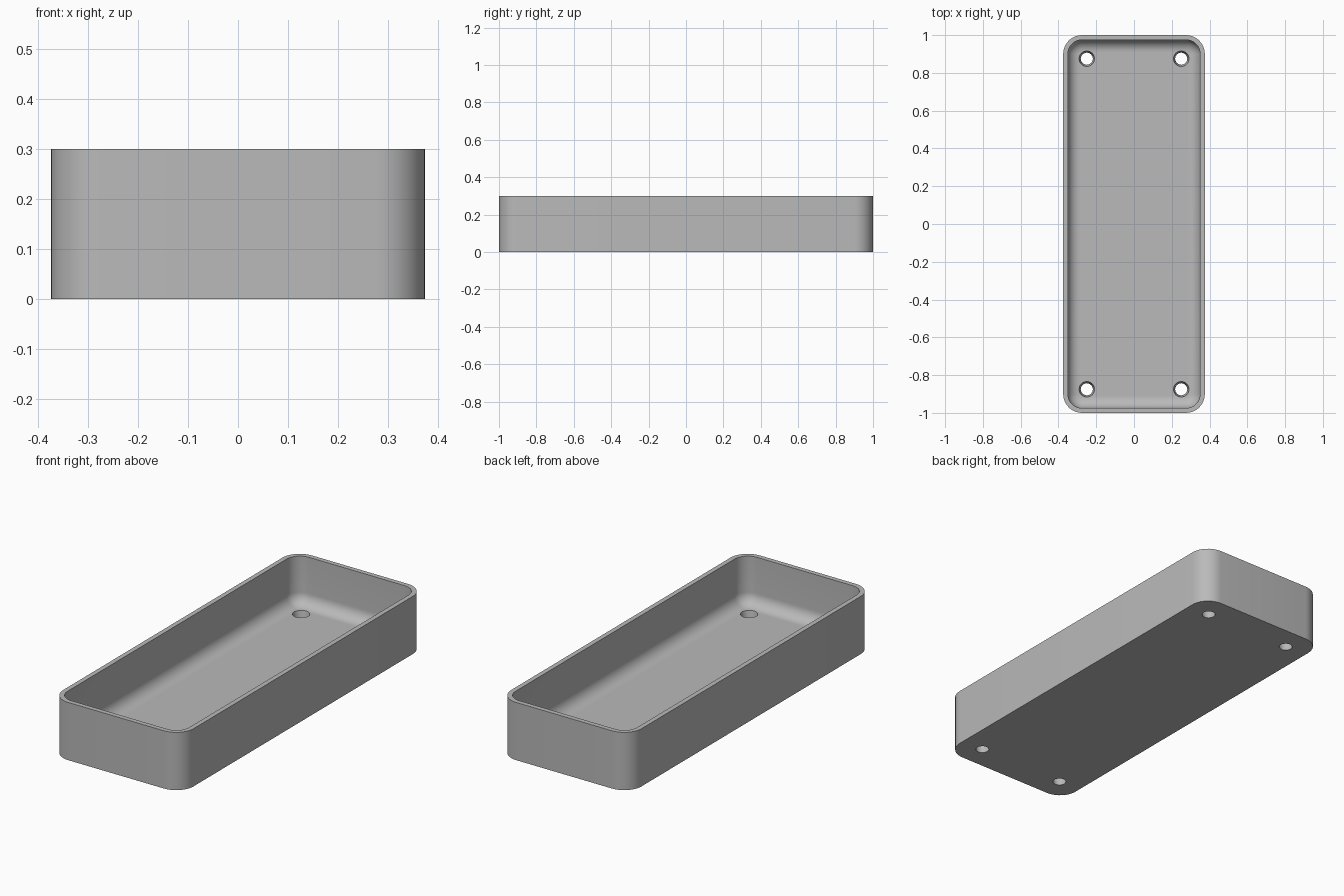
import bpy, bmesh, math

cube = bpy.data.objects.get("Cube")
if cube:
    bpy.data.objects.remove(cube, do_unlink=True)

HALF_X, HALF_Y, HEIGHT = 0.375, 1.0, 0.3
CORNER, WALL, FLOOR, FILLET = 0.1, 0.025, 0.05, 0.0625
STEPS = 10

grey = bpy.data.materials.new("plain grey")
grey.use_nodes = True
colour = (0.49, 0.49, 0.49, 1)
grey.diffuse_color = colour
grey.node_tree.nodes["Principled BSDF"].inputs["Base Color"].default_value = colour


def ring(bm, inset, z):
    """Rounded rectangle of vertices, inset from the outer outline."""
    radius = CORNER - inset
    verts = []
    for quarter, (sx, sy) in enumerate([(1, 1), (-1, 1), (-1, -1), (1, -1)]):
        for i in range(STEPS + 1):
            a = (quarter + i / STEPS) * math.pi / 2
            verts.append(bm.verts.new((sx * (HALF_X - CORNER) + radius * math.cos(a),
                                       sy * (HALF_Y - CORNER) + radius * math.sin(a), z)))
    return verts


# Tray shell: outer wall, rim, inner wall, rounded floor edge
profile = [(0, 0), (0, HEIGHT), (WALL, HEIGHT)]
for i in range(STEPS + 1):
    a = i / STEPS * math.pi / 2
    profile.append((WALL + FILLET * (1 - math.cos(a)), FLOOR + FILLET * (1 - math.sin(a))))

bm = bmesh.new()
rings = [ring(bm, inset, z) for inset, z in profile]
for low, high in zip(rings, rings[1:]):
    for i in range(len(low)):
        j = (i + 1) % len(low)
        bm.faces.new((low[i], low[j], high[j], high[i]))
bm.faces.new(rings[0][::-1])
bm.faces.new(rings[-1])
bmesh.ops.recalc_face_normals(bm, faces=bm.faces)
mesh = bpy.data.meshes.new("tray")
bm.to_mesh(mesh)
bm.free()
mesh.materials.append(grey)
tray = bpy.data.objects.new("tray", mesh)
bpy.context.collection.objects.link(tray)

# Four tapered screw holes through the floor
bm = bmesh.new()
for sx in (-1, 1):
    for sy in (-1, 1):
        cone = bmesh.ops.create_cone(bm, cap_ends=True, segments=32,
                                     radius1=0.023, radius2=0.05, depth=0.15)
        bmesh.ops.translate(bm, verts=cone["verts"], vec=(sx * 0.25, sy * 0.875, 0.025))
cut_mesh = bpy.data.meshes.new("hole_cutter")
bm.to_mesh(cut_mesh)
bm.free()
cut_mesh.materials.append(grey)
cutter = bpy.data.objects.new("hole_cutter", cut_mesh)
bpy.context.collection.objects.link(cutter)
cutter.hide_render = True

holes = tray.modifiers.new("screw_holes", "BOOLEAN")
holes.operation = "DIFFERENCE"
holes.solver = "EXACT"
holes.object = cutter

bpy.ops.object.select_all(action="DESELECT")
tray.select_set(True)
bpy.context.view_layer.objects.active = tray
bpy.ops.object.modifier_apply(modifier=holes.name)
bpy.data.objects.remove(cutter, do_unlink=True)
bpy.ops.object.shade_smooth_by_angle(angle=math.radians(30))
